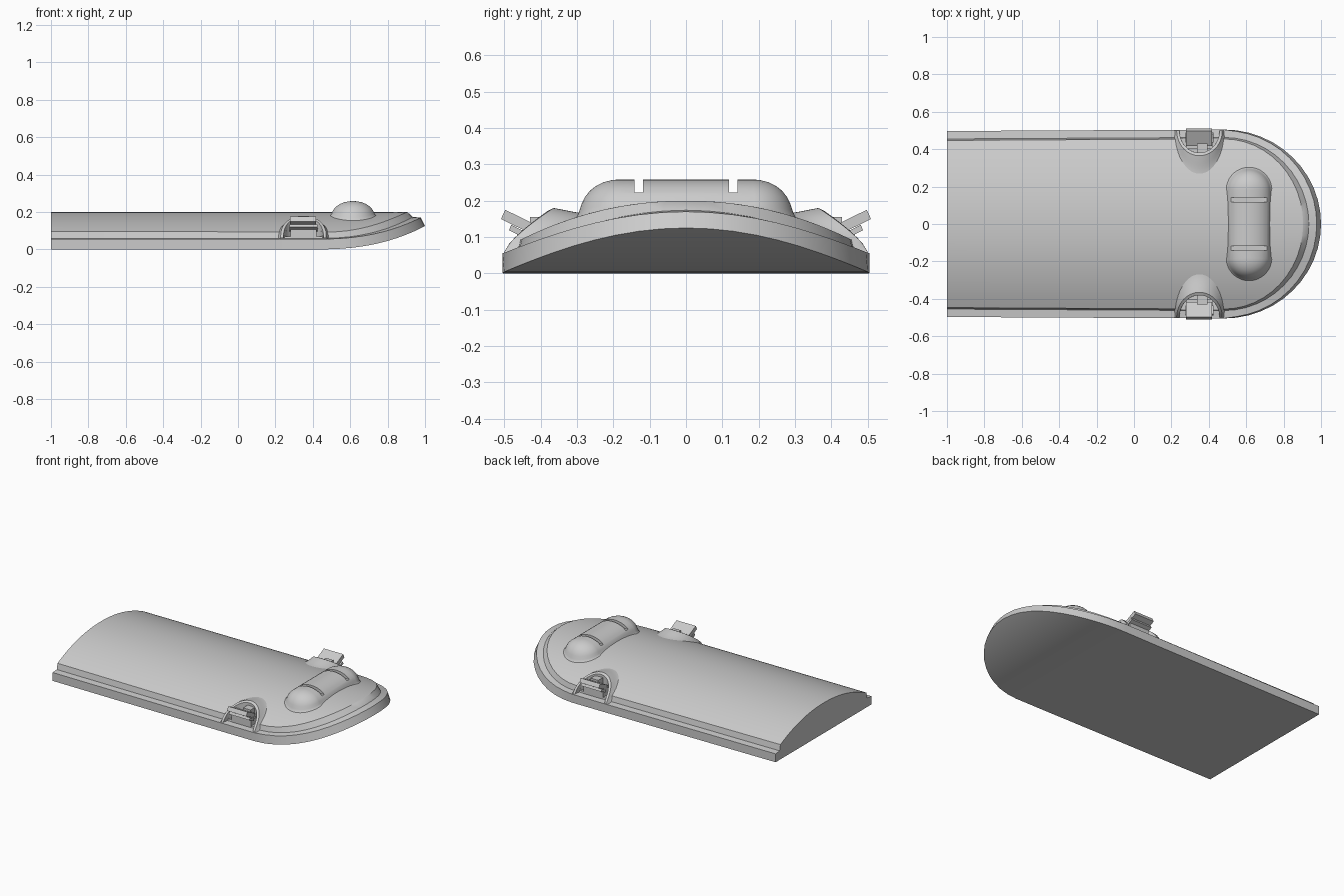
import bpy, bmesh
from math import sin, cos, pi, radians, sqrt

if "Cube" in bpy.data.objects:
    bpy.data.objects.remove(bpy.data.objects["Cube"])

grey = bpy.data.materials.new("light_grey")
grey.use_nodes = True
grey.diffuse_color = (0.6, 0.6, 0.6, 1)
grey.node_tree.nodes["Principled BSDF"].inputs["Base Color"].default_value = (0.6, 0.6, 0.6, 1)


def finish(bm, name):
    bmesh.ops.remove_doubles(bm, verts=bm.verts, dist=0.0005)
    bmesh.ops.recalc_face_normals(bm, faces=bm.faces)
    mesh = bpy.data.meshes.new(name)
    bm.to_mesh(mesh)
    bm.free()
    mesh.materials.append(grey)
    ob = bpy.data.objects.new(name, mesh)
    bpy.context.collection.objects.link(ob)
    return ob


def loft(name, rings, closed=True, cap_first=False, cap_last=False):
    bm = bmesh.new()
    rows = [[bm.verts.new(p) for p in ring] for ring in rings]
    n = len(rows[0])
    for a, b in zip(rows, rows[1:]):
        for i in range(n if closed else n - 1):
            j = (i + 1) % n
            bm.faces.new((a[i], a[j], b[j], b[i]))
    if cap_first:
        bm.faces.new(rows[0])
    if cap_last:
        bm.faces.new(rows[-1])
    return finish(bm, name)


def box(name, centre, size, tilt=0):
    bm = bmesh.new()
    bmesh.ops.create_cube(bm, size=1)
    ob = finish(bm, name)
    ob.location, ob.scale, ob.rotation_euler = centre, size, (tilt, 0, 0)
    return ob


def select(ob):
    bpy.ops.object.select_all(action='DESELECT')
    ob.select_set(True)
    bpy.context.view_layer.objects.active = ob


def cut(ob, cutter):
    bpy.context.view_layer.update()
    mod = ob.modifiers.new("cut", 'BOOLEAN')
    mod.operation, mod.solver, mod.object = 'DIFFERENCE', 'EXACT', cutter
    select(ob)
    bpy.ops.object.modifier_apply(modifier=mod.name)
    bpy.data.objects.remove(cutter)


def smooth(ob, angle=30):
    select(ob)
    bpy.ops.object.shade_smooth_by_angle(angle=radians(angle))


def dome(y):
    return 0.2 - 0.107 * (abs(y) / 0.455) ** 2.1


def underside(x):
    return 0.125 * (max(0, x - 0.4) / 0.6) ** 2.5


# Cover: cross-sections from the square end to the rounded, upturned tip
DOME_STEPS = 24


def section(outer, lip, ledge, step):
    z = underside(outer[0])
    rise = 0.055 - 0.01 * z / 0.125
    side = [(*outer, z), (*lip, z + rise), (*ledge, z + rise + 0.004)]
    sx, sy = step
    top = [(sx, sy * (1 - 2 * i / DOME_STEPS), dome(sy * (1 - 2 * i / DOME_STEPS)))
           for i in range(DOME_STEPS + 1)]
    return side + top + [(x, -y, h) for x, y, h in reversed(side)]


sections = []
for i in range(7):
    x = -1 + 1.48 * i / 6
    w = 0.497 + 0.008 * i / 6
    sections.append(section((x, w), (x, w), (x, w - 0.042), (x, w - 0.05)))
for i in range(1, 13):
    s, c = sin(i * pi / 24), cos(i * pi / 24)
    sections.append(section(*[(0.48 + rx * s, ry * c) for rx, ry in
                              ((0.52, 0.505), (0.497, 0.5), (0.455, 0.463), (0.425, 0.455))]))
cover = loft("cover", sections, cap_first=True)


# Raised grip: stadium rings stacked into a rounded pod with two grooves
def pod_ring(r, h, floor=None):
    ring = []
    for i in range(40):
        a = 2 * pi * (i + 0.5) / 40
        y = 0.115 * r * sin(a) + (0.18 if sin(a) > 0 else -0.18)
        base = dome(y) - 0.003
        z = base + (0.27 - 0.35 * min(abs(y), 0.18) ** 2 - base) * h
        ring.append((0.615 + 0.115 * r * cos(a), y, floor or z))
    return ring


levels = [pod_ring(1.1, 0, 0.1), pod_ring(1.1, 0), pod_ring(1.04, 0.06), pod_ring(0.99, 0.17)]
levels += [pod_ring(r, sqrt(1 - r * r)) for r in (0.94, 0.86, 0.74, 0.6, 0.42, 0.22, 0.06)]
grip = loft("grip_pod", levels, cap_first=True, cap_last=True)
for y in (-0.13, 0.13):
    cut(grip, box("groove_cutter", (0.615, y, 0.27), (0.22, 0.024, 0.094)))
smooth(grip, 35)

# Side latches, one on each long edge
CX = 0.35
ARC = [pi * i / 28 for i in range(29)]


def arch(rx, ry, top, drop=0):
    return [(CX + rx * cos(a), 0.5 - ry * sin(a), 0.06 + (top - 0.06) * max(0, sin(a)) ** 0.75 - drop)
            for a in ARC]


for s, word in ((-1, "right"), (1, "left")):
    def flip(points):
        return [(x, s * y, z) for x, y, z in points]

    # Recess in the cover
    rim = [(CX + 0.107 * cos(2 * a), s * (0.5 - 0.119 * sin(2 * a))) for a in ARC[:-1]]
    cut(cover, loft("recess_cutter", [[(x, y, z) for x, y in rim] for z in (0.07, 0.3)],
                    cap_first=True, cap_last=True))

    # Hill swelling from the dome up to the arched frame
    frame = arch(0.122, 0.135, 0.18)
    foot = []
    for x, y, z in arch(0.135, 0.24, 0.18):
        foot.append((x, y, dome(y) - 0.003 if y < 0.455 else 0.055))
    hill = []
    for i in range(7):
        t = i / 6
        k = t * t * (2 - t)
        hill.append(flip([(f[0] + (r[0] - f[0]) * t, f[1] + (r[1] - f[1]) * t,
                           f[2] + (r[2] - f[2]) * k) for f, r in zip(foot, frame)]))
    smooth(loft(word + "_latch_hill", hill, closed=False), 40)

    # Frame lip and the wall dropping into the recess
    inner = arch(0.107, 0.119, 0.172)
    wall = [(x, y, 0.06) for x, y, z in inner]
    smooth(loft(word + "_latch_frame", [flip(frame), flip(inner), flip(wall)], closed=False), 30)

    # Latch: pedestal, cross bar, lever block and tilted tab
    box(word + "_latch_pedestal", (CX, s * 0.435, 0.09), (0.14, 0.06, 0.06))
    box(word + "_latch_bar", (CX, s * 0.462, 0.115), (0.15, 0.05, 0.016), s * radians(26))
    box(word + "_latch_lever", (CX + 0.015, s * 0.405, 0.13), (0.055, 0.05, 0.05))
    box(word + "_latch_tab", (CX - 0.003, s * 0.464, 0.143), (0.14, 0.088, 0.028), s * radians(26))

smooth(cover, 25)
